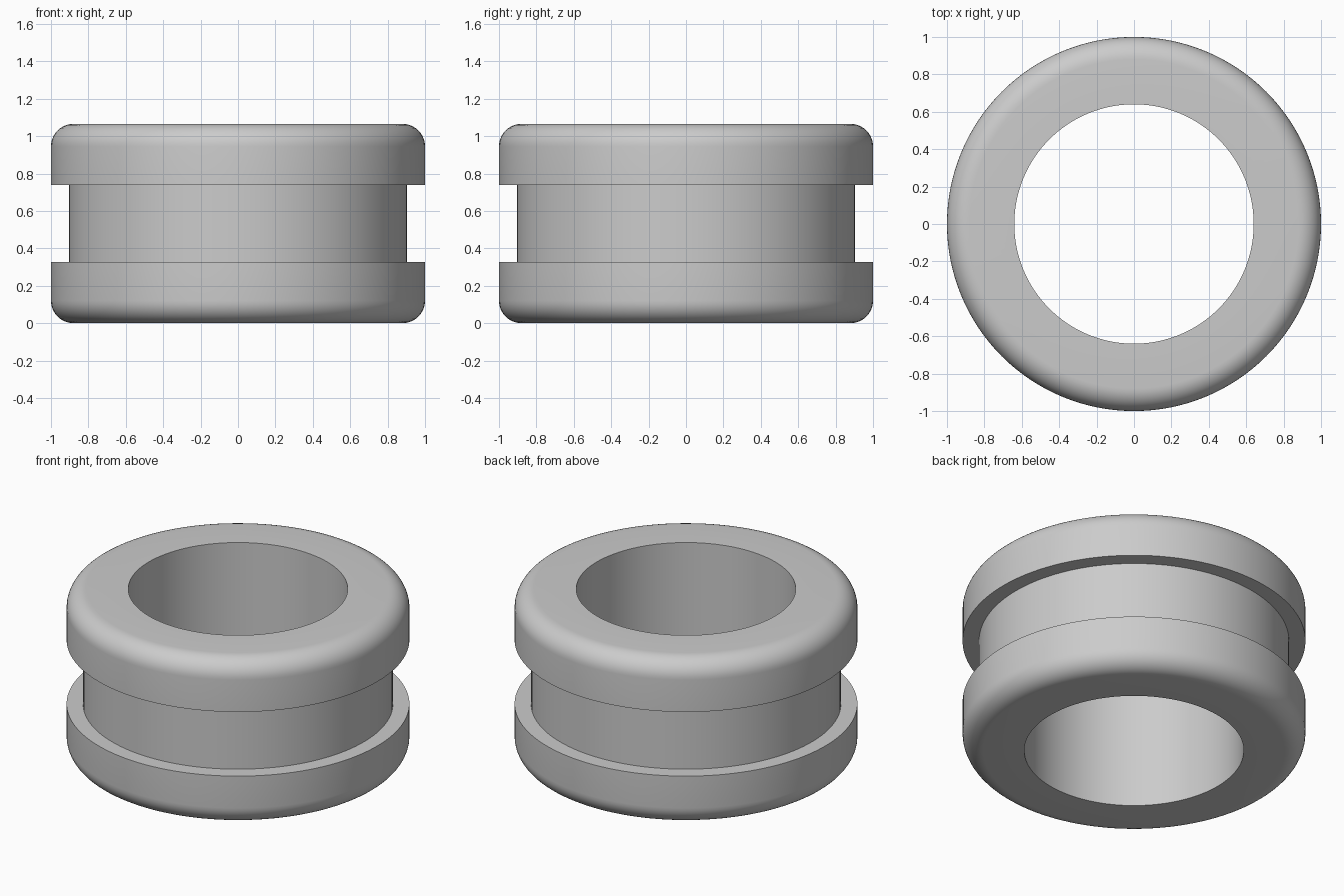
import bpy, bmesh, math

if "Cube" in bpy.data.objects:
    bpy.data.objects.remove(bpy.data.objects["Cube"])

R, BORE, GROOVE, H = 1.0, 0.64, 0.904, 1.065   # radii and height
LIP, FILLET, SEGS, ARC = 0.326, 0.12, 128, 10

# Lower half of the cross-section: bore edge, rounded lip, groove root
half = [(BORE, 0.0)]
for i in range(ARC + 1):
    a = math.pi / 2 * i / ARC
    half.append((R - FILLET + FILLET * math.sin(a), FILLET - FILLET * math.cos(a)))
half += [(R, LIP), (GROOVE, LIP)]

# Mirror for the upper half, closing along the bore
profile = half + [(r, H - z) for r, z in reversed(half)]

# Revolve around z
bm = bmesh.new()
rings = []
for s in range(SEGS):
    t = 2 * math.pi * s / SEGS
    rings.append([bm.verts.new((r * math.cos(t), r * math.sin(t), z)) for r, z in profile])
n = len(profile)
for s in range(SEGS):
    a, b = rings[s], rings[(s + 1) % SEGS]
    for i in range(n):
        j = (i + 1) % n
        bm.faces.new((a[i], b[i], b[j], a[j]))
bmesh.ops.recalc_face_normals(bm, faces=bm.faces)

mesh = bpy.data.meshes.new("grommet")
bm.to_mesh(mesh)
bm.free()
grommet = bpy.data.objects.new("grommet", mesh)
bpy.context.collection.objects.link(grommet)

# Smooth curved surfaces, keep groove and bore edges sharp
bpy.context.view_layer.objects.active = grommet
grommet.select_set(True)
bpy.ops.object.shade_smooth_by_angle(angle=math.radians(30))
